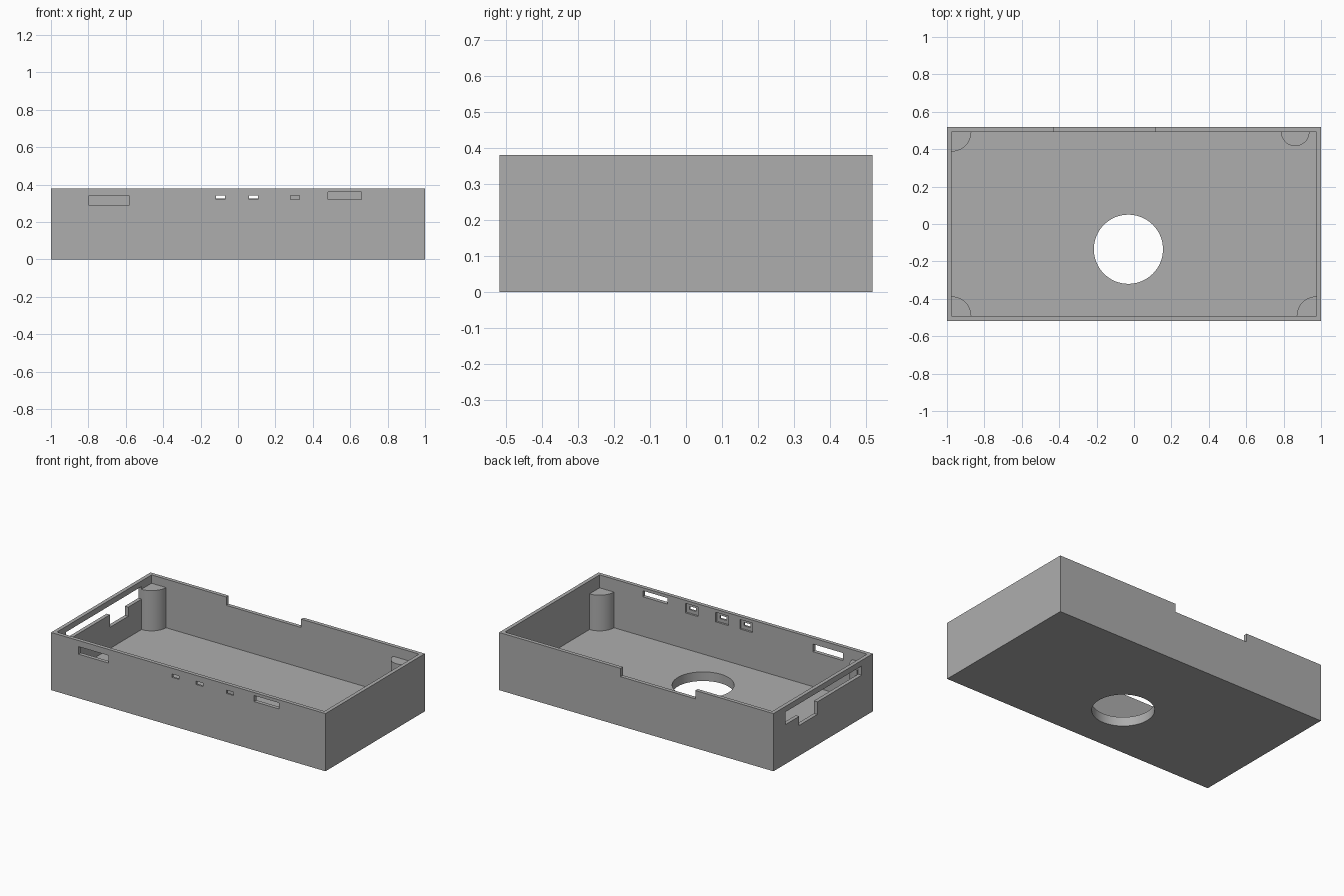
import bpy, bmesh
from math import cos, sin, radians

if "Cube" in bpy.data.objects:
    bpy.data.objects.remove(bpy.data.objects["Cube"], do_unlink=True)

LENGTH, DEPTH, HEIGHT = 2.0, 1.035, 0.38
WALL, FLOOR = 0.025, 0.06
IN_X, IN_Y = LENGTH / 2 - WALL, DEPTH / 2 - WALL

grey = bpy.data.materials.new("plain grey")
grey.use_nodes = True
colour = (0.42, 0.42, 0.42, 1)
grey.diffuse_color = colour
grey.node_tree.nodes["Principled BSDF"].inputs["Base Color"].default_value = colour


def make_object(name, bm):
    bmesh.ops.recalc_face_normals(bm, faces=bm.faces)
    mesh = bpy.data.meshes.new(name)
    bm.to_mesh(mesh)
    bm.free()
    mesh.materials.append(grey)
    obj = bpy.data.objects.new(name, mesh)
    bpy.context.collection.objects.link(obj)
    return obj


def box(name, x, y, z):
    bm = bmesh.new()
    bmesh.ops.create_cube(bm, size=1)
    for v in bm.verts:
        v.co = [a + (b - a) * (c + 0.5) for (a, b), c in zip((x, y, z), v.co)]
    return make_object(name, bm)


def prism(name, points, z0, z1):
    bm = bmesh.new()
    face = bm.faces.new([bm.verts.new((px, py, z0)) for px, py in points])
    top = bmesh.ops.extrude_face_region(bm, geom=[face])["geom"]
    for v in top:
        if isinstance(v, bmesh.types.BMVert):
            v.co.z = z1
    return make_object(name, bm)


def arc(cx, cy, r, start, end, steps):
    angles = [radians(start + (end - start) * i / steps) for i in range(steps + 1)]
    return [(cx + r * cos(a), cy + r * sin(a)) for a in angles]


def smooth(obj):
    bpy.ops.object.select_all(action="DESELECT")
    obj.select_set(True)
    bpy.context.view_layer.objects.active = obj
    bpy.ops.object.shade_smooth_by_angle(angle=radians(30))


def cut(target, cutter):
    mod = target.modifiers.new("cut", "BOOLEAN")
    mod.operation, mod.solver, mod.object = "DIFFERENCE", "EXACT", cutter
    bpy.context.view_layer.update()
    graph = bpy.context.evaluated_depsgraph_get()
    result = bpy.data.meshes.new_from_object(target.evaluated_get(graph))
    target.modifiers.clear()
    target.data = result
    bpy.data.objects.remove(cutter, do_unlink=True)


# Open tray
tray = box("tray", (-LENGTH / 2, LENGTH / 2), (-DEPTH / 2, DEPTH / 2), (0, HEIGHT))
cut(tray, box("cavity", (-IN_X, IN_X), (-IN_Y, IN_Y), (FLOOR, 1)))

# Round hole in the floor
cut(tray, prism("floor_hole", arc(-0.03, -0.135, 0.185, 0, 354.375, 63), -0.1, 0.2))

# Notch in the back rim
cut(tray, box("back_notch", (-0.43, 0.115), (0.45, 0.6), (0.325, 0.5)))

# Slots through the front wall
FRONT = (-0.6, -0.45)
cut(tray, box("wide_slot", (-0.80, -0.58), FRONT, (0.29, 0.34)))
cut(tray, box("short_slot", (0.48, 0.66), FRONT, (0.32, 0.36)))

# Small front holes, each with a larger recess on the inside
for x in (-0.093, 0.082, 0.304):
    cut(tray, box("small_hole", (x - 0.024, x + 0.024), FRONT, (0.32, 0.342)))
    cut(tray, box("recess", (x - 0.046, x + 0.046), (-0.505, -0.45), (0.297, 0.36)))

# Stepped slot through the end wall
SIDE = (-1.1, -0.95)
for y, low in (((-0.40, 0.07), 0.283), ((0.06, 0.25), 0.20), ((0.24, 0.39), 0.26)):
    cut(tray, box("end_slot", SIDE, y, (low, 0.343)))
smooth(tray)

# Quarter-round corner posts, sunk slightly into the walls
for name, sx, sy, start, top in (("back_right_post", -1, 1, 270, 0.325),
                                 ("front_right_post", -1, -1, 0, 0.315),
                                 ("front_left_post", 1, -1, 90, 0.295)):
    cx, cy = sx * IN_X, sy * IN_Y
    post = prism(name, [(cx, cy)] + arc(cx, cy, 0.105, start, start + 90, 16), FLOOR, top)
    smooth(post)

# Half-round post on the back wall
smooth(prism("back_left_post", arc(0.862, IN_Y, 0.076, 180, 360, 24), FLOOR, 0.315))
